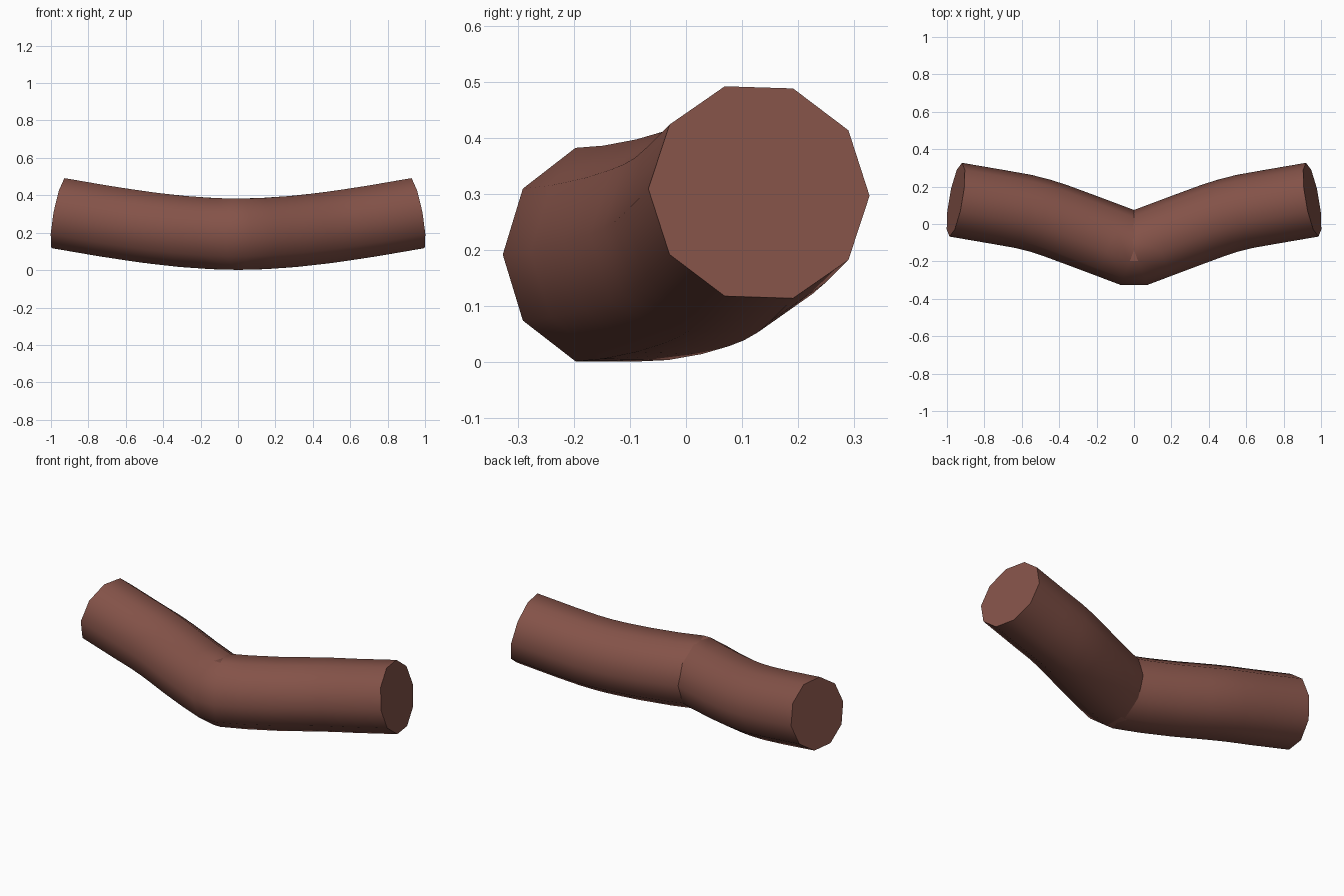
import bpy, bmesh, math
from mathutils import Vector

if "Cube" in bpy.data.objects:
    bpy.data.objects.remove(bpy.data.objects["Cube"])

SIDES, RADIUS = 10, 0.2

# centre line of the right half, from the kink to the end
half = [Vector(p) for p in [
    (0, -0.139, 0.192), (0.13, -0.090, 0.195), (0.29, -0.030, 0.206),
    (0.42, 0.018, 0.220), (0.50, 0.044, 0.230), (0.59, 0.067, 0.243),
    (0.72, 0.090, 0.263), (0.953, 0.130, 0.303)]]

# tangents: averaged along the path, fixed at the kink and at the cut end
tangents = []
for i in range(len(half)):
    if i == 0:
        t = Vector((1, 0.37, 0))
    elif i == len(half) - 1:
        t = Vector((1, 0.175, 0.187))
    else:
        t = (half[i + 1] - half[i]).normalized() + (half[i] - half[i - 1]).normalized()
    tangents.append(t.normalized())


def mirror_point(p):
    return Vector((-p.x, p.y, p.z))


# full path: mirrored left half, then right half (two rings meet at the kink)
path = [(mirror_point(p), Vector((t.x, -t.y, -t.z)))
        for p, t in reversed(list(zip(half, tangents)))]
path += list(zip(half, tangents))

# sweep the ten-sided section
bm = bmesh.new()
rings = []
for p, t in path:
    side = Vector((0, 1, 0))
    side = (side - t * side.dot(t)).normalized()
    up = t.cross(side)
    ring = []
    for k in range(SIDES):
        a = 2 * math.pi * k / SIDES
        ring.append(bm.verts.new(p + RADIUS * (math.cos(a) * side + math.sin(a) * up)))
    rings.append(ring)
for r0, r1 in zip(rings, rings[1:]):
    for k in range(SIDES):
        n = (k + 1) % SIDES
        bm.faces.new((r0[k], r0[n], r1[n], r1[k]))

# flat end caps
bm.faces.new(rings[0][::-1])
bm.faces.new(rings[-1])

mesh = bpy.data.meshes.new("bent_tube")
bm.to_mesh(mesh)
bm.free()
tube = bpy.data.objects.new("bent_tube", mesh)
bpy.context.collection.objects.link(tube)

# red-brown colour
mat = bpy.data.materials.new("red_brown")
mat.diffuse_color = (0.23, 0.085, 0.065, 1)
mat.use_nodes = True
mat.node_tree.nodes["Principled BSDF"].inputs["Base Color"].default_value = mat.diffuse_color
mesh.materials.append(mat)

# smooth walls, sharp end rims
bpy.context.view_layer.objects.active = tube
tube.select_set(True)
bpy.ops.object.shade_smooth_by_angle(angle=math.radians(50))
